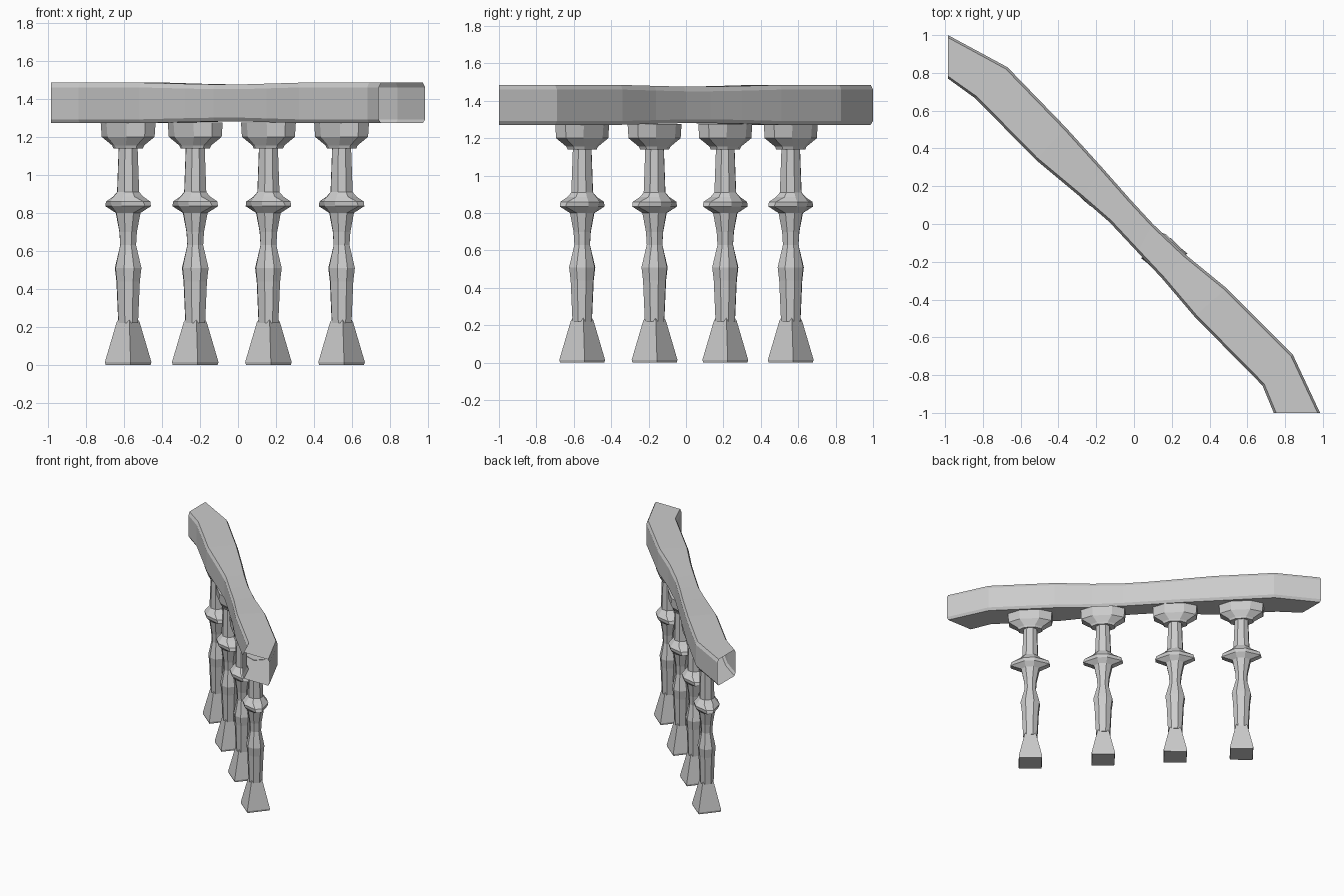
import bpy, bmesh, math
from mathutils import Vector

if "Cube" in bpy.data.objects:
    bpy.data.objects.remove(bpy.data.objects["Cube"])


def loft(name, rings, cap=True):
    """Skin a list of equal-sized closed point rings."""
    bm = bmesh.new()
    vs = [[bm.verts.new(p) for p in r] for r in rings]
    n = len(rings[0])
    for a, b in zip(vs, vs[1:]):
        for i in range(n):
            j = (i + 1) % n
            bm.faces.new((a[i], a[j], b[j], b[i]))
    if cap:
        bm.faces.new(vs[0][::-1])
        bm.faces.new(vs[-1])
    bmesh.ops.recalc_face_normals(bm, faces=bm.faces)
    me = bpy.data.meshes.new(name)
    bm.to_mesh(me)
    bm.free()
    ob = bpy.data.objects.new(name, me)
    bpy.context.collection.objects.link(ob)
    return ob


def octagon(z, a, p, c):
    """Eight-sided ring: a = half length along rail, p = half depth, c = corner cut."""
    return [(a, -c * p, z), (a, c * p, z), (c * a, p, z), (-c * a, p, z),
            (-a, c * p, z), (-a, -c * p, z), (-c * a, -p, z), (c * a, -p, z)]


def square(z, h):
    return [(h, -h, z), (h, h, z), (-h, h, z), (-h, -h, z)]


# Handrail: curved open-ended tube, (outer x, y, inner x, y, pinch) per station
stations = [(-.985, 1, -.985, .77, 0), (-.67, .83, -.84, .665, 0),
            (-.36, .51, -.52, .34, 0), (-.17, .30, -.28, .14, .006),
            (-.02, .13, -.13, .01, .009), (.10, 0, .02, -.15, .009),
            (.27, -.16, .15, -.29, .005), (.49, -.34, .32, -.49, 0),
            (.84, -.69, .68, -.855, 0), (.985, -1, .74, -1, 0)]
rings = []
for ox, oy, ix, iy, d in stations:
    o, i = Vector((ox, oy, 0)), Vector((ix, iy, 0))
    s = (i - o).normalized() * .013
    lo, hi = 1.272 + d, 1.485 - d
    up = lambda v, z: (v.x, v.y, z)
    rings.append([up(o, lo + .02), up(o, hi - .025), up(o + s, hi), up(i - s, hi),
                  up(i, hi - .025), up(i, lo + .02), up(i - s, lo), up(o + s, lo)])
loft("handrail", rings, cap=False)

# Baluster section tables: z, half length, half depth, corner cut
shaft = [(.22, .052, .048, .45), (.44, .062, .056, .45), (.51, .071, .062, .45),
         (.63, .041, .040, .45), (.70, .046, .043, .45), (.80, .066, .058, .45),
         (.835, .148, .085, .25), (.86, .138, .090, .3), (.885, .080, .072, .45),
         (.91, .058, .054, .45), (1.16, .049, .046, .45)]
capital = [(1.14, .085, .055, .45), (1.155, .092, .060, .45),
           (1.20, .160, .082, .45), (1.275, .165, .087, .45)]
base = [(0, .084), (.015, .087), (.225, .043), (.24, .036)]

# Four balusters along the diagonal
for k, (x, y) in enumerate([(-.578, .56), (-.225, .21), (.16, -.168), (.545, -.555)], 1):
    parts = [(loft(f"baluster_shaft_{k}", [octagon(*r) for r in shaft]), -45),
             (loft(f"baluster_capital_{k}", [octagon(*r) for r in capital]), -45),
             (loft(f"baluster_base_{k}", [square(*r) for r in base]), -39)]
    for ob, ang in parts:
        ob.location = (x, y, 0)
        ob.rotation_euler.z = math.radians(ang)
